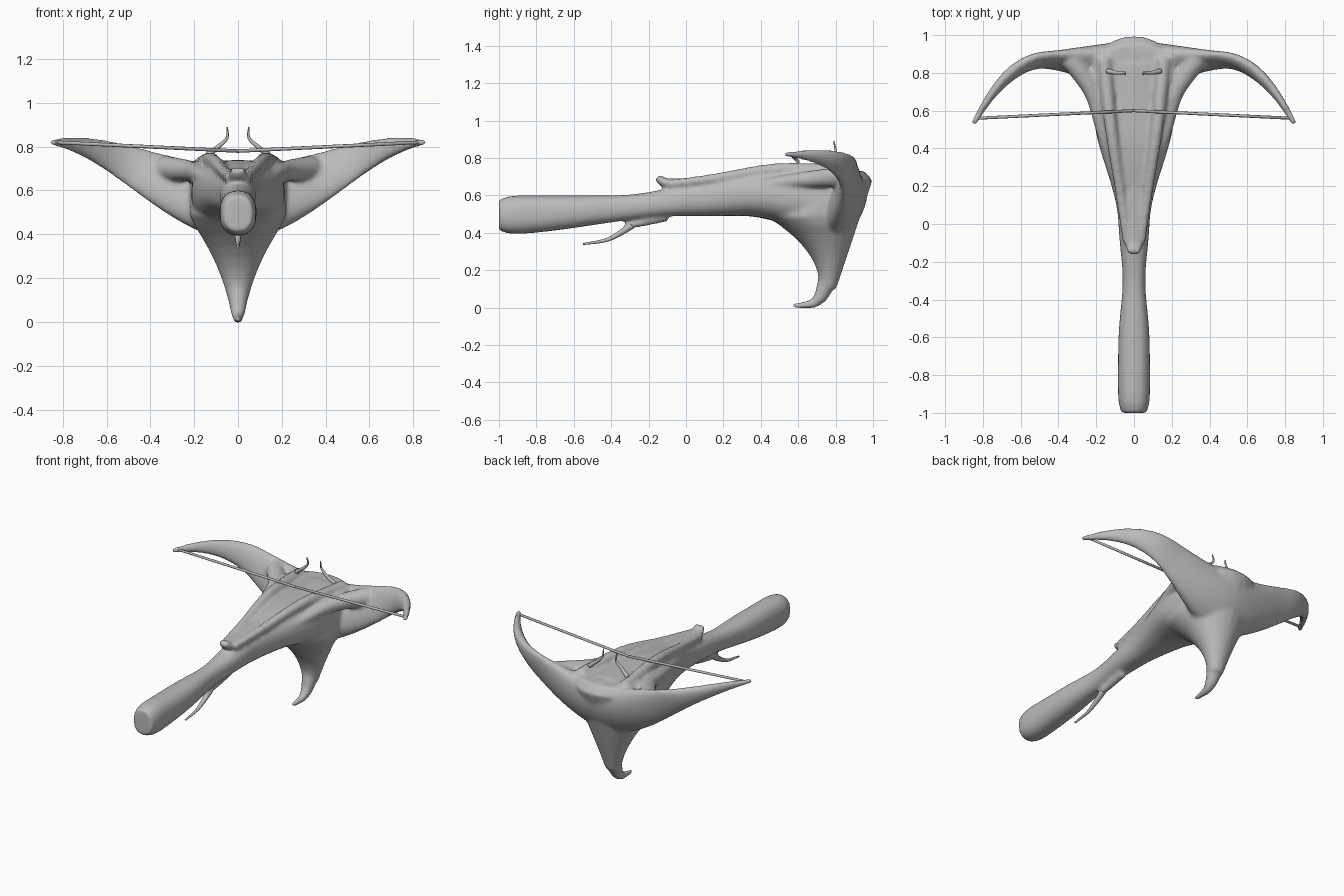
import bpy, bmesh, math
from mathutils import Vector
from mathutils.geometry import interpolate_bezier

cube = bpy.data.objects.get("Cube")
if cube:
    bpy.data.objects.remove(cube, do_unlink=True)

shade = (0.5, 0.5, 0.5, 1)
grey = bpy.data.materials.new("bone_grey")
grey.use_nodes = True
grey.diffuse_color = shade
grey.node_tree.nodes["Principled BSDF"].inputs["Base Color"].default_value = shade


def ease(start, end, value):
    """Smooth step from zero to one between start and end."""
    t = min(1, max(0, (value - start) / (end - start)))
    return t * t * (3 - 2 * t)


def steps(start, end, count):
    return [start + (end - start) * i / count for i in range(count + 1)]


def loft(bm, sections, axis=None, up=(0, 0, 1), power=1, sides=24, lean=0):
    """Closed skin through (centre, half width, half height) sections."""
    up = Vector(up)
    centres = [Vector(section[0]) for section in sections]
    last = len(centres) - 1
    rings = []
    for i, (_, width, height) in enumerate(sections):
        along = centres[min(i + 1, last)] - centres[max(i - 1, 0)]
        tangent = Vector(axis) if axis else along.normalized()
        side = tangent.cross(up).normalized()
        top = side.cross(tangent) + Vector((0, lean, 0))
        ring = []
        for k in range(sides):
            angle = math.tau * k / sides
            c, s = [math.copysign(abs(v) ** power, v)
                    for v in (math.cos(angle), math.sin(angle))]
            ring.append(bm.verts.new(centres[i] + side * c * width + top * s * height))
        rings.append(ring)
    faces = [bm.faces.new(rings[0]), bm.faces.new(rings[-1])]
    for ring, following in zip(rings, rings[1:]):
        for k in range(sides):
            n = (k + 1) % sides
            faces.append(bm.faces.new((ring[k], following[k], following[n], ring[n])))
    bmesh.ops.recalc_face_normals(bm, faces=faces)


def horn(bm, points, start_radius, end_radius, flatten=1, **options):
    """Tapered tube along a smooth path through a few points."""
    points = [Vector(p) for p in points]
    padded = [points[0]] + points + [points[-1]]
    path = [points[0]]
    for before, a, b, after in zip(padded, padded[1:], padded[2:], padded[3:]):
        path += interpolate_bezier(a, a + (b - before) / 6, b - (after - a) / 6, b, 6)[1:]
    sections = []
    for i, point in enumerate(path):
        radius = start_radius + (end_radius - start_radius) * i / (len(path) - 1)
        sections.append((point, radius, radius * flatten))
    loft(bm, sections, **options)


def mirrored(points):
    return [(-x, y, z) for x, y, z in points]


def stock_section(y):
    top = 0.6 + 0.14 * ease(-0.4, 0.5, y)
    bottom = 0.39 + 0.1 * ease(-1, 0, y) - 0.07 * ease(0.3, 0.7, y)
    waist = 0.025 * math.exp(-((y + 0.3) / 0.2) ** 2)
    width = 0.085 - waist + 0.13 * ease(0, 0.6, y)
    bevel = min(1, 0.8 + 3 * (y + 1))
    return (0, y, (top + bottom) / 2), width * bevel, (top - bottom) / 2 * bevel


def fin_section(z):
    rise = min(z, 1 - z) - 0.2
    front = 0.7 - rise * (0.3 + 2.2 * rise)
    back = 0.77 + z / 3 - 2 * max(0, z - 0.7)
    width = min(0.03 + 0.1 * z + 0.65 * z * z, 0.22)
    return (0, (front + back) / 2, z), width, (back - front) / 2


def limb_section(x):
    x_abs = abs(x)
    reach = max(0, x_abs - 0.45) / 0.4
    y = 0.84 + 0.03 * ease(0, 0.4, x_abs) - 0.34 * reach ** 2.2
    z = 0.55 + 0.27 * ease(0, 0.85, x_abs)
    depth = 0.12 - 0.085 * ease(0, 0.5, x_abs)
    tip = 1 - 0.6 * ease(0.6, 0.9, x_abs)
    return (x, y, z), depth * tip, 0.19 * (1 - x_abs / 0.92)


def finish(name, bm):
    mesh = bpy.data.meshes.new(name)
    bm.to_mesh(mesh)
    bm.free()
    mesh.materials.append(grey)
    for face in mesh.polygons:
        face.use_smooth = True
    part = bpy.data.objects.new(name, mesh)
    bpy.context.collection.objects.link(part)
    return part


body = bmesh.new()

# Stock with a waisted grip, widening into the shoulders
loft(body, [stock_section(y) for y in steps(-1, 0.85, 36)], axis=(0, 1, 0), power=0.85)

# Fin below the bow, ending in a forward hook
loft(body, [fin_section(z) for z in steps(0.1, 0.73, 13)], axis=(0, 0, 1), up=(0, 1, 0))
horn(body, [(0, 0.75, 0.13), (0, 0.72, 0.06), (0, 0.67, 0.02), (0, 0.57, 0.01)],
     0.05, 0.012, up=(0, 1, 0))

# Swept bow limbs, leaning back with the fin
for side in (-1, 1):
    loft(body, [limb_section(side * x) for x in steps(0, 0.85, 20)], lean=0.3)

# Deck rails and outer shoulder ridges
rail = [(0.16, 0.88, 0.72), (0.12, 0.5, 0.74), (0.07, 0.15, 0.69), (0.04, -0.1, 0.66)]
shoulder = [(0.33, 0.87, 0.7), (0.22, 0.7, 0.69), (0.17, 0.5, 0.67), (0.09, 0.2, 0.62)]
for ridge, thick in ((rail, 0.04), (shoulder, 0.06)):
    for path in (ridge, mirrored(ridge)):
        horn(body, path, thick, 0.02)

# Upturned tongue at the end of the deck
horn(body, [(0, 0.2, 0.67), (0, -0.05, 0.66), (0, -0.12, 0.67), (0, -0.15, 0.7)],
     0.06, 0.035, flatten=0.6)

# Trigger mount under the grip
horn(body, [(0, -0.1, 0.49), (0, -0.22, 0.46), (0, -0.3, 0.44), (0, -0.34, 0.41)],
     0.03, 0.015)

frame = finish("crossbow_body", body)
merge = frame.modifiers.new("merge", "REMESH")
merge.mode = "VOXEL"
merge.voxel_size = 0.01
merge.use_smooth_shade = True
soften = frame.modifiers.new("soften", "SMOOTH")
soften.factor = 0.5
soften.iterations = 14

# Bowstring
string = bmesh.new()
for side in (-1, 1):
    loft(string, [((0, 0.6, 0.78), 0.008, 0.008),
                  ((side * 0.83, 0.56, 0.82), 0.008, 0.008)], sides=8)
finish("bowstring", string)

# Trigger spur
trigger = bmesh.new()
horn(trigger, [(0, -0.29, 0.44), (0, -0.35, 0.4), (0, -0.43, 0.36), (0, -0.55, 0.34)],
     0.02, 0.005, sides=12)
finish("trigger", trigger)

# Curved sight thorns
thorn = [(0.14, 0.81, 0.76), (0.09, 0.8, 0.8), (0.05, 0.8, 0.84), (0.05, 0.79, 0.89)]
for name, path in (("left_thorn", thorn), ("right_thorn", mirrored(thorn))):
    spike = bmesh.new()
    horn(spike, path, 0.014, 0.003, up=(0, 1, 0), sides=10)
    finish(name, spike)
